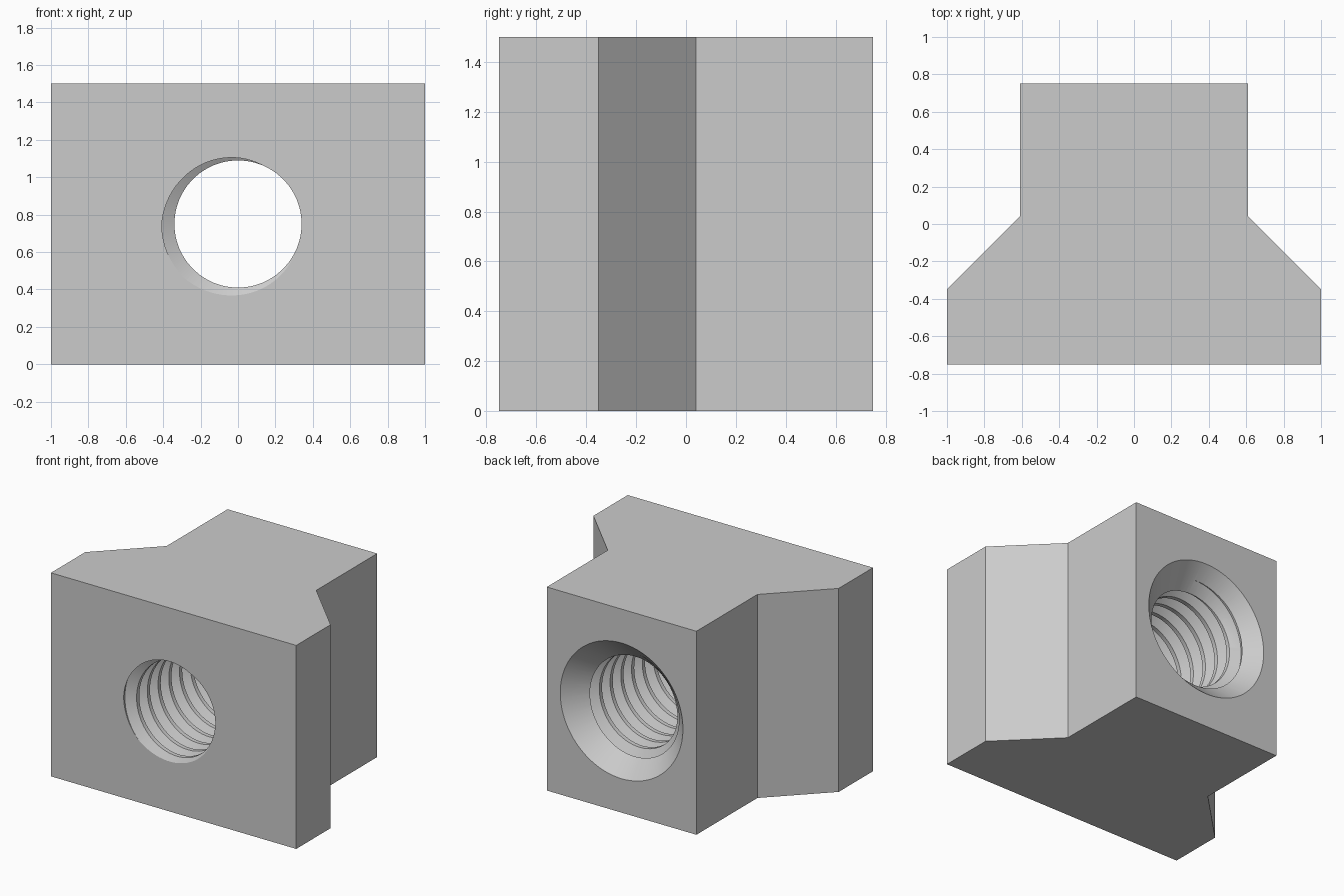
import bpy
import bmesh
from math import cos, sin, pi, radians
from mathutils import Matrix, Vector

if "Cube" in bpy.data.objects:
    bpy.data.objects.remove(bpy.data.objects["Cube"], do_unlink=True)

# Thread and block dimensions
HALF_DEPTH = 0.75
AXIS_Z = 0.75
MINOR, MAJOR, PITCH = 0.34, 0.4077, 0.125
STEPS = 72            # segments per turn
TURNS = 16
START_ANGLE = radians(202.5)

steel = bpy.data.materials.new("plain grey steel")
steel.use_nodes = True
grey = (0.6, 0.6, 0.6, 1)
steel.diffuse_color = grey
steel.node_tree.nodes["Principled BSDF"].inputs["Base Color"].default_value = grey


def make_object(name, bm):
    bmesh.ops.recalc_face_normals(bm, faces=bm.faces)
    mesh = bpy.data.meshes.new(name)
    bm.to_mesh(mesh)
    bm.free()
    mesh.materials.append(steel)
    obj = bpy.data.objects.new(name, mesh)
    bpy.context.collection.objects.link(obj)
    return obj


# T-shaped block: half outline mirrored, then extruded upward
def make_block():
    right = [(1, -HALF_DEPTH), (1, -0.35), (0.61, 0.04), (0.61, HALF_DEPTH)]
    outline = right + [(-x, y) for x, y in reversed(right)]
    bm = bmesh.new()
    base = bm.faces.new([bm.verts.new((x, y, 0)) for x, y in outline])
    top = bmesh.ops.extrude_face_region(bm, geom=[base])["geom"]
    bmesh.ops.translate(bm, vec=(0, 0, 2 * AXIS_Z),
                        verts=[v for v in top if isinstance(v, bmesh.types.BMVert)])
    return make_object("t_slot_nut", bm)


# Right-hand screw: a trapezoid groove profile swept along a helix
def make_screw():
    profile = [(-3 / 8, MINOR), (-1 / 16, MAJOR), (1 / 16, MAJOR), (3 / 8, MINOR)]
    bm = bmesh.new()
    last = TURNS * STEPS
    rows = []
    for s in range(last + 1):
        angle = START_ANGLE - 2 * pi * s / STEPS
        y = -HALF_DEPTH + PITCH * (s / STEPS - 2)
        rows.append([bm.verts.new((r * cos(angle), y + b * PITCH, AXIS_Z + r * sin(angle)))
                     for b, r in profile])
    for s in range(last):
        a, b = rows[s], rows[s + 1]
        for j in range(3):
            bm.faces.new((a[j], b[j], b[j + 1], a[j + 1]))
        if s + STEPS < last:
            c, d = rows[s + STEPS], rows[s + STEPS + 1]
            bm.faces.new((a[3], b[3], d[0], c[0]))
    # Close both ends with fans around the axis
    first_rim = [rows[s][0] for s in range(STEPS + 1)] + rows[0][:0:-1]
    last_rim = [rows[s][3] for s in range(last - STEPS, last + 1)] + rows[last][2::-1]
    for rim in (first_rim, last_rim):
        mean_y = sum(v.co.y for v in rim) / len(rim)
        hub = bm.verts.new((0, mean_y, AXIS_Z))
        for v, w in zip(rim, rim[1:] + rim[:1]):
            bm.faces.new((v, w, hub))
    bmesh.ops.triangulate(bm, faces=bm.faces)
    return make_object("thread_cutter", bm)


# Countersink cone in the back face
def make_countersink():
    bm = bmesh.new()
    depth = 0.4
    place = (Matrix.Translation(Vector((0, HALF_DEPTH - 0.1, AXIS_Z)))
             @ Matrix.Rotation(radians(-90), 4, "X"))
    # 45 degree slope, radius 0.5 at the back face
    bmesh.ops.create_cone(bm, cap_ends=True, segments=96, radius1=0.2,
                          radius2=0.2 + depth, depth=depth, matrix=place)
    return make_object("countersink_cutter", bm)


nut = make_block()
for cutter in (make_screw(), make_countersink()):
    cutter.hide_render = True
    cut = nut.modifiers.new(cutter.name, "BOOLEAN")
    cut.operation = "DIFFERENCE"
    cut.solver = "EXACT"
    cut.object = cutter
    bpy.ops.object.select_all(action="DESELECT")
    bpy.context.view_layer.objects.active = nut
    nut.select_set(True)
    bpy.ops.object.modifier_apply(modifier=cut.name)
    bpy.data.objects.remove(cutter, do_unlink=True)

# Smooth the bore, keep the machined edges crisp
bpy.ops.object.shade_smooth_by_angle(angle=radians(30))
